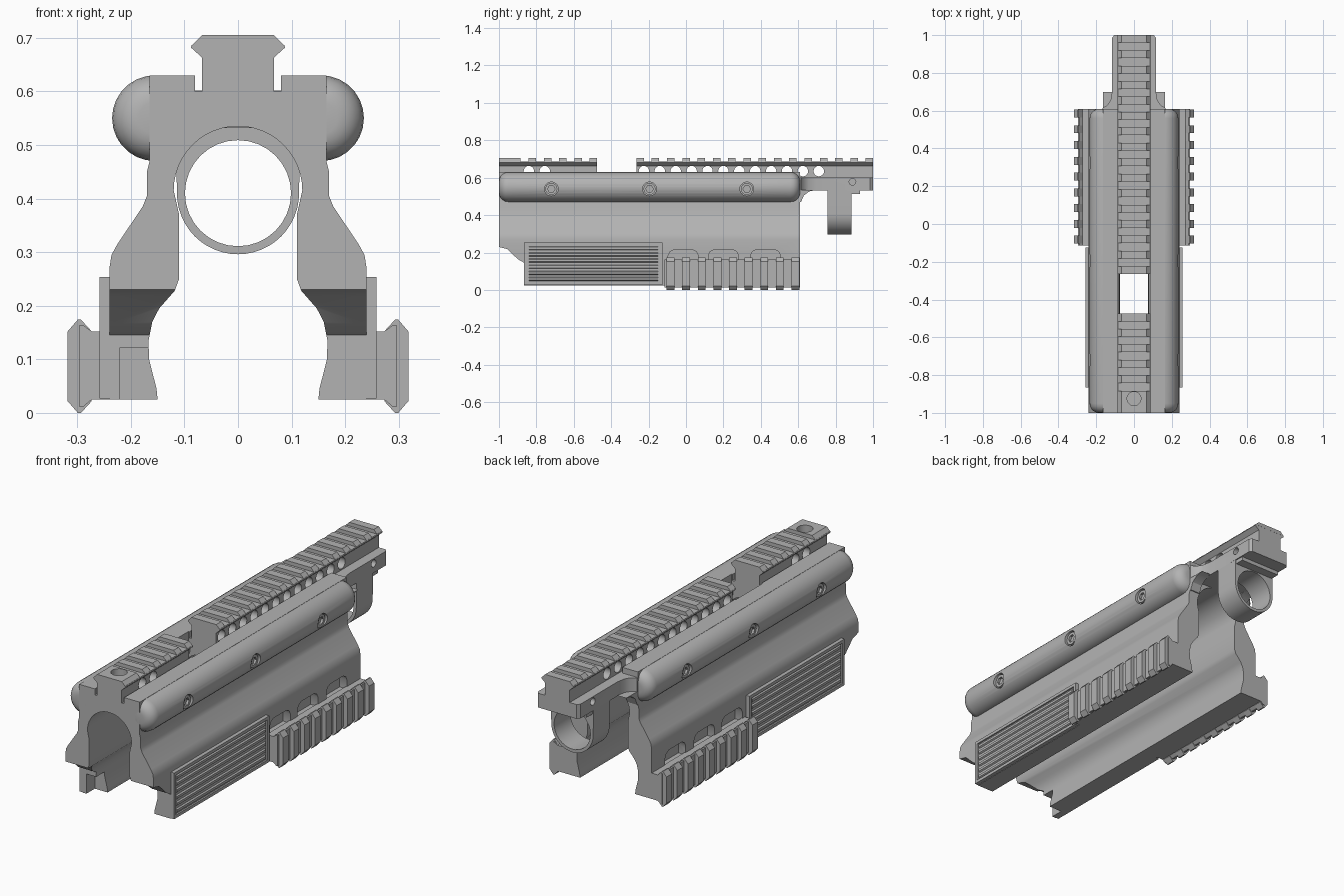
import bpy, bmesh, math
from mathutils import Vector

if "Cube" in bpy.data.objects:
    bpy.data.objects.remove(bpy.data.objects["Cube"], do_unlink=True)

grey = bpy.data.materials.new("matte grey")
grey.use_nodes = True
grey.diffuse_color = (0.45, 0.45, 0.45, 1)
grey.node_tree.nodes["Principled BSDF"].inputs["Base Color"].default_value = (0.45, 0.45, 0.45, 1)

PLACE = {"X": lambda p, t: (t, p[0], p[1]),
         "Y": lambda p, t: (p[0], t, p[1]),
         "Z": lambda p, t: (p[0], p[1], t)}


def finish(bm, name):
    bmesh.ops.recalc_face_normals(bm, faces=bm.faces)
    mesh = bpy.data.meshes.new(name)
    bm.to_mesh(mesh)
    bm.free()
    mesh.materials.append(grey)
    ob = bpy.data.objects.new(name, mesh)
    bpy.context.collection.objects.link(ob)
    return ob


def loft(bm, sections):
    """Skin equal-length loops and cap both ends."""
    rings = [[bm.verts.new(p) for p in s] for s in sections]
    n = len(rings[0])
    for a, b in zip(rings, rings[1:]):
        for i in range(n):
            bm.faces.new((a[i], a[(i + 1) % n], b[(i + 1) % n], b[i]))
    bm.faces.new(rings[0])
    bm.faces.new(rings[-1])


def prisms(name, axis, pts, spans):
    """One object holding the profile extruded over each span of the axis."""
    bm = bmesh.new()
    for a, b in spans:
        loft(bm, [[PLACE[axis](p, t) for p in pts] for t in (a, b)])
    return finish(bm, name)


def rods(name, axis, centres, r, a, b, n=20):
    bm = bmesh.new()
    for c in centres:
        loft(bm, [[PLACE[axis](p, t) for p in circle(c, r, n)] for t in (a, b)])
    return finish(bm, name)


def circle(c, r, n=20, start=0, sweep=math.tau):
    return [(c[0] + r * math.cos(start + sweep * i / n),
             c[1] + r * math.sin(start + sweep * i / n)) for i in range(n)]


def rect(x0, x1, y0, y1):
    return [(x0, y0), (x1, y0), (x1, y1), (x0, y1)]


def both(right_half):
    return right_half + [(-x, z) for x, z in reversed(right_half)]


def activate(ob):
    bpy.ops.object.select_all(action="DESELECT")
    ob.select_set(True)
    bpy.context.view_layer.objects.active = ob


def apply(ob, mod):
    activate(ob)
    bpy.ops.object.modifier_apply(modifier=mod.name)


def mirror(ob):
    mod = ob.modifiers.new("mirror", "MIRROR")
    mod.use_mirror_merge = False
    apply(ob, mod)
    return ob


def cut(ob, *cutters):
    for c in cutters:
        mod = ob.modifiers.new("cut", "BOOLEAN")
        mod.operation, mod.object, mod.solver = "DIFFERENCE", c, "EXACT"
        apply(ob, mod)
        bpy.data.objects.remove(c, do_unlink=True)


# Main shell: one arch-shaped cross-section with a channel on top
outer = [(0.08, 0.60), (0.08, 0.63), (0.165, 0.63), (0.165, 0.47), (0.17, 0.45),
         (0.17, 0.405), (0.178, 0.385), (0.225, 0.315), (0.236, 0.295), (0.24, 0.27), (0.24, 0.025)]
inner = [(0.15, 0.025), (0.152, 0.045), (0.166, 0.10), (0.167, 0.135), (0.16, 0.17),
         (0.147, 0.195), (0.118, 0.228), (0.11, 0.25), (0.11, 0.37)]
arch = circle((0, 0.415), 0.12, 12, 0, math.pi / 2)
body = prisms("main_shell", "Y", both(outer + inner + arch), [(-1, 0.61)])
cut(body,
    prisms("front_step", "X", [(-1.1, 0.23), (-1, 0.23), (-0.955, 0.218), (-0.90, 0.165),
                               (-0.865, 0.145), (-0.865, -0.1), (-1.1, -0.1)], [(-0.5, 0.5)]),
    prisms("top_window", "Z", rect(-0.085, 0.085, -0.475, -0.265), [(0.5, 0.8)]),
    prisms("latch_notch", "Z", rect(-0.22, -0.13, -0.9, -0.80), [(-0.1, 0.122)]))


# Vent slots above the side rails
def slot(y0, y1, z0, z1, c=0.03):
    return [(y0, z0), (y1, z0), (y1, z1 - c), (y1 - c / 3, z1 - c / 3), (y1 - c, z1),
            (y0 + c, z1), (y0 + c / 3, z1 - c / 3), (y0, z1 - c)]


for y in (-0.095, 0.12, 0.345):
    cut(body, mirror(prisms("vent", "X", slot(y, y + 0.16, 0.14, 0.215), [(0.20, 0.3)])))

# Rounded tubes along both upper edges, with domed ends
bm = bmesh.new()
dome, sections = 0.05, []
for end, sign in ((-1, 1), (0.61, -1)):
    steps = [i * math.pi / 10 for i in range(6)]
    for a in steps if sign > 0 else reversed(steps):
        y = end + sign * dome * (1 - math.cos(a))
        r = 0.08 - dome * (1 - math.sin(a))
        sections.append([(x, y, z) for x, z in circle((0.155, 0.55), r, 28)])
loft(bm, sections)
tube = mirror(finish(bm, "upper_tubes"))
screws = [(-0.72, 0.54), (-0.195, 0.54), (0.325, 0.54)]
cut(tube, mirror(rods("screw_pocket", "X", screws, 0.037, 0.21, 0.3)))
heads = rods("screw_heads", "X", screws, 0.032, 0.20, 0.224)
cut(heads, rods("hex_socket", "X", screws, 0.02, 0.212, 0.3, 6))
mirror(heads)

# Top rail: necked base, cross teeth and lightening holes
pitch, width = 0.0817, 0.04
rail_spans = [(-1, -0.475), (-0.265, 1)]
rail = prisms("top_rail_base", "Y", both([(0.067, 0.59), (0.067, 0.663), (0.088, 0.682), (0.086, 0.687)]),
              rail_spans)
holes = [(-0.84 + 0.085 * i, 0.635) for i in range(2)] + [(-0.225 + 0.085 * i, 0.635) for i in range(12)]
cut(rail, rods("neck_holes", "X", holes, 0.028, -0.2, 0.2))
teeth = [(-0.265 + pitch * i, -0.225 + pitch * i) for i in range(16)]
teeth += [(-0.515 - pitch * i, -0.475 - pitch * i) for i in range(5)] + [(-1, -0.885)]
top_teeth = prisms("top_rail_teeth", "Y", both([(0.086, 0.686), (0.067, 0.705)]), teeth)
for part in (rail, top_teeth):
    cut(part, rods("bolt_hole", "Z", [(0, -0.925)], 0.037, 0.65, 0.8))

# Rear arm, filleted into the shell
half = [(0.17, 0.59), (0.165, 0.615), (0.14, 0.63), (0.124, 0.655), (0.116, 0.70), (0.116, 0.985), (0.105, 1)]
arm = prisms("rear_arm", "Z", both(half), [(0.532, 0.602)])
cut(arm, mirror(rods("pin_hole", "X", [(0.89, 0.578)], 0.018, 0.075, 0.2, 14)))
prisms("arm_underside_fillet", "X", [(0.60, 0.47), (0.615, 0.47), (0.63, 0.505), (0.66, 0.527),
                                     (0.70, 0.535), (0.60, 0.535)], [(-0.165, -0.11), (0.11, 0.165)])
prisms("arm_rear_lug", "X", rect(0.88, 0.93, 0.513, 0.54), [(-0.11, 0.11)])

# Barrel ring hanging from the arm
centre = (0, 0.41)
ring = prisms("barrel_ring", "Y",
              [(0.116, 0.54), (-0.116, 0.54)] + circle(centre, 0.114, 24, math.pi, math.pi) + [(0.114, 0.41)],
              [(0.757, 0.885)])
cut(ring, rods("ring_bore", "Y", [centre], 0.099, 0.6, 1.1, 32))

# Ribbed grip panels
panel = prisms("grip_panels", "X", rect(-0.865, -0.125, 0.027, 0.254), [(0.235, 0.258)])
cut(panel, prisms("panel_recess", "X", rect(-0.85, -0.14, 0.042, 0.239), [(0.25, 0.3)]))
mirror(panel)
bm = bmesh.new()
for i in range(6):
    z = 0.058 + 0.033 * i
    loft(bm, [[(0.249, y, z - 0.011), (0.257, y, z - 0.006), (0.257, y, z + 0.006), (0.249, y, z + 0.011)]
              for y in (-0.84, -0.15)])
mirror(finish(bm, "grip_ribs"))

# Side rails with vertical teeth
mirror(prisms("side_rail_base", "Y", [(0.235, 0.025), (0.273, 0.025), (0.288, 0.012), (0.297, 0.012),
                                      (0.297, 0.163), (0.288, 0.163), (0.273, 0.152), (0.235, 0.152)],
              [(-0.115, 0.61)]))
mirror(prisms("side_rail_teeth", "Y", [(0.273, 0.025), (0.273, 0.022), (0.293, 0), (0.299, 0), (0.318, 0.022),
                                       (0.318, 0.152), (0.299, 0.174), (0.293, 0.174), (0.273, 0.152)],
              [(-0.104 + 0.0835 * i, -0.062 + 0.0835 * i) for i in range(9)]))

# Soft shading with crisp edges
for ob in bpy.context.collection.objects:
    if ob.type == "MESH" and ob.active_material == grey:
        activate(ob)
        bpy.ops.object.shade_smooth_by_angle(angle=math.radians(30))
